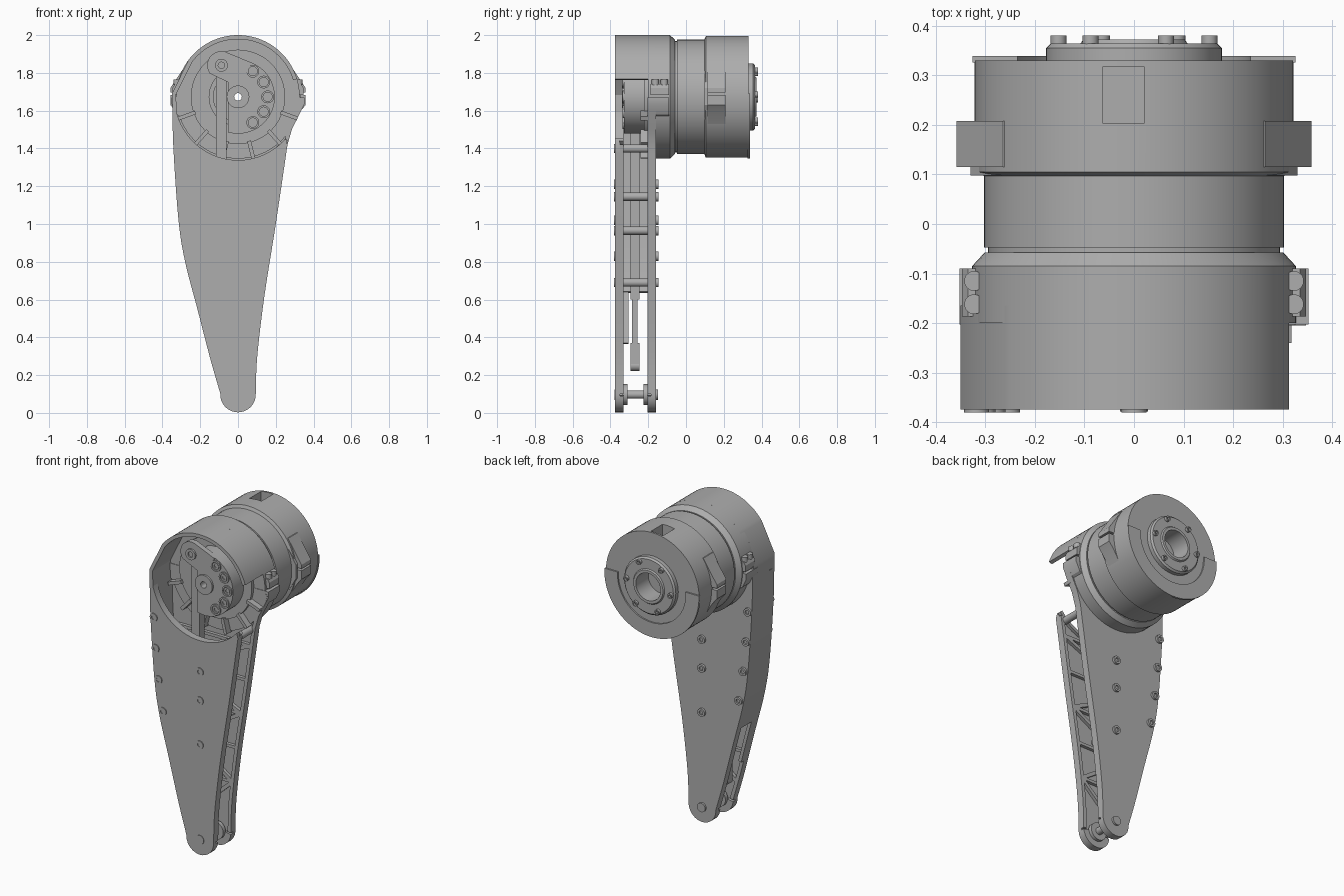
import bpy, bmesh, math
from mathutils import Vector

if "Cube" in bpy.data.objects:
    bpy.data.objects.remove(bpy.data.objects["Cube"])

grey = bpy.data.materials.new("machined_grey")
grey.use_nodes = True
GREY = (0.42, 0.42, 0.42, 1)
grey.diffuse_color = GREY
grey.node_tree.nodes["Principled BSDF"].inputs["Base Color"].default_value = GREY

CZ = 1.673                      # height of the motor axis
FRONT, BACK = -0.375, -0.16     # outer faces of the leg plates
parts = []


def finish(name, bm):
    bmesh.ops.recalc_face_normals(bm, faces=bm.faces)
    me = bpy.data.meshes.new(name)
    bm.to_mesh(me)
    bm.free()
    me.materials.append(grey)
    ob = bpy.data.objects.new(name, me)
    bpy.context.collection.objects.link(ob)
    parts.append(ob)
    return ob


def prism(name, pts, y0, y1):
    """Extrude an x-z outline along y."""
    bm = bmesh.new()
    face = bm.faces.new([bm.verts.new((x, y0, z)) for x, z in pts])
    ext = bmesh.ops.extrude_face_region(bm, geom=[face])
    bmesh.ops.translate(bm, vec=(0, y1 - y0, 0),
                        verts=[v for v in ext["geom"] if isinstance(v, bmesh.types.BMVert)])
    return finish(name, bm)


def lathe(name, x, z, prof, closed=False, seg=32):
    """Spin an (r, y) profile around a y axis through x, z."""
    bm = bmesh.new()
    vs = [bm.verts.new((r, y, 0)) for r, y in prof]
    for a, b in zip(vs, vs[1:] + vs[:1] if closed else vs[1:]):
        bm.edges.new((a, b))
    bmesh.ops.spin(bm, geom=bm.verts[:] + bm.edges[:], cent=(0, 0, 0), axis=(0, 1, 0),
                   angle=math.tau, steps=seg, use_duplicate=False)
    bmesh.ops.remove_doubles(bm, verts=bm.verts, dist=1e-5)
    bmesh.ops.translate(bm, vec=(x, 0, z), verts=bm.verts)
    return finish(name, bm)


def disc(name, x, z, r, y0, y1, seg=24):
    return lathe(name, x, z, [(0, y0), (r, y0), (r, y1), (0, y1)], seg=seg)


def socket_head(name, x, z, r, y0, y1):
    d = y1 + (y0 - y1) * 0.6
    return lathe(name, x, z, [(0, y0), (r, y0), (r, y1), (r * .5, y1), (r * .5, d), (0, d)], seg=18)


def arc(cx, cz, r, a0, a1, n=24):
    return [(cx + r * math.cos(math.radians(a0 + (a1 - a0) * i / n)),
             cz + r * math.sin(math.radians(a0 + (a1 - a0) * i / n))) for i in range(n + 1)]


def smooth(pts, n=6):
    """Catmull-Rom curve through the points."""
    p = [Vector(q) for q in [pts[0]] + pts + [pts[-1]]]
    out = []
    for a, b, c, d in zip(p, p[1:], p[2:], p[3:]):
        for i in range(n):
            t = i / n
            out.append(tuple(0.5 * (2 * b + (c - a) * t + (2 * a - 5 * b + 4 * c - d) * t * t
                                    + (3 * b - a - 3 * c + d) * t ** 3)))
    return out + [pts[-1]]


def strip(name, pts, t, y0, y1):
    """Band of thickness t to the left of a path."""
    inner = []
    for i, q in enumerate(pts):
        d = Vector(pts[min(i + 1, len(pts) - 1)]) - Vector(pts[max(i - 1, 0)])
        d.normalize()
        inner.append((q[0] - d.y * t, q[1] + d.x * t))
    return prism(name, list(pts) + inner[::-1], y0, y1)


def bar(name, a, b, w, y0, y1):
    a, b = Vector(a), Vector(b)
    d = (b - a).normalized()
    n = Vector((-d.y, d.x)) * w / 2
    return prism(name, [tuple(q) for q in (a + n, b + n, b - n, a - n)], y0, y1)


# Leg plates: skin, rim and truss ribs on the inner side
left = smooth([(-.347, 1.62), (-.342, 1.4), (-.315, 1.02), (-.28, .8), (-.215, .55), (-.145, .28), (-.093, .1)])
right = smooth([(.094, .1), (.102, .3), (.14, .62), (.2, 1.0), (.262, 1.42)])
toe = arc(0, .097, .094, 185, 355, 16)
front_outline = left + toe + right + arc(0, CZ, .335, 319, 191)
right_back = right + [(.285, 1.5), (.335, 1.6), (.347, 1.65)]
back_outline = left + toe + right_back + [(-.347, 1.65)]
prism("front_plate", front_outline, FRONT, -.35)
prism("back_plate", back_outline, -.185, BACK)


def edge_x(curve, z):
    return min(curve, key=lambda q: abs(q[1] - z))[0]


levels = [1.3, 1.08, .86, .64, .42, .22]
for side, y0, y1, rc in (("front", -.352, -.33, right), ("back", -.205, -.183, right_back)):
    strip(side + "_left_rim", left, .022, y0, y1)
    strip(side + "_right_rim", rc, .022, y0, y1)
    strip(side + "_toe_rim", toe, .04, y0, y1)
    zig = [(edge_x(left if i % 2 else right, z) * .93, z) for i, z in enumerate(levels)]
    for a, b in zip(zig, zig[1:]):
        bar(side + "_truss_rib", a, b, .022, y0, y1)
        bar(side + "_cross_rib", (edge_x(left, a[1]) * .93, a[1]),
            (edge_x(right, a[1]) * .93, a[1]), .018, y0, y1)
strip("front_saddle_rim", arc(0, CZ, .335, 319, 191), .02, -.352, -.33)
for a in range(200, 341, 28):
    p, q = arc(0, CZ, .24, a, a, 1)[0], arc(0, CZ, .335, a, a, 1)[0]
    bar("saddle_rib", p, q, .02, -.24, -.19)

# Cover over the motor, running on down as the closed left wall
wall = [q for q in left if q[1] > .6]
strip("cover_and_side_wall", arc(0, CZ, .327, 17, 143, 40) + [(-.35, 1.69)] + wall, .022, FRONT, -.165)
strip("side_flange", [q for q in left if .34 < q[1] < .66], .02, -.335, -.305)

# Spacers and bolts between the plates
for z in (1.145, .965, .69):
    disc("spacer", 0, z, .022, -.36, -.17)
spots = [(0, 1.145), (0, .965), (0, .69), (-.318, 1.4), (-.305, 1.21), (-.285, 1.02), (-.255, .83)]
for x, z in spots:
    socket_head("front_bolt", x, z, .025, FRONT, FRONT - .006)
    socket_head("back_bolt", x, z, .025, BACK, BACK + .014)
disc("upper_spacer", .225, 1.4, .022, -.34, -.17)
lathe("foot_axle", 0, .097, [(0, -.379), (.028, -.379), (.028, -.335), (.055, -.335), (.055, -.31), (.022, -.31),
                            (.022, -.225), (.055, -.225), (.055, -.2), (.028, -.2), (.028, -.148), (0, -.148)])

# Motor housing with a through bore
housing = lathe("motor_housing", 0, CZ, [
    (.02, -.2), (.327, -.2), (.327, -.085), (.302, -.058), (.295, -.058), (.295, -.047), (.303, -.047),
    (.303, .097), (.322, .105), (.322, .33), (.085, .33), (.085, .25), (.02, .25)], closed=True, seg=72)
slot = prism("slot_cutter", [(-.063, 1.86), (.02, 1.86), (.02, 2.1), (-.063, 2.1)], .203, .318)
parts.remove(slot)
slot.hide_render = True
slot.hide_viewport = True
cut = housing.modifiers.new("slot", "BOOLEAN")
cut.object = slot
cut.solver = "EXACT"

# Clamp ears on both sides, split at the axis height
for s in (1, -1):
    def ear(name, pts, y0, y1):
        return prism(name, [(s * x, z) for x, z in pts], y0, y1)
    ear("rear_ear_upper", [(.2, 1.88), (.265, 1.86), (.358, 1.72), (.358, 1.695), (.2, 1.695)], .115, .208)
    ear("rear_ear_lower", [(.2, 1.683), (.358, 1.683), (.358, 1.63), (.325, 1.59), (.27, 1.5), (.2, 1.52)], .115, .208)
    ear("rear_ear_slope", [(.2, 1.85), (.27, 1.82), (.33, 1.72), (.33, 1.63), (.27, 1.53), (.2, 1.53)], .098, .116)
    ear("front_ear_upper", [(.2, 1.74), (.335, 1.74), (.347, 1.72), (.347, 1.682), (.2, 1.682)], -.187, -.09)
    ear("front_ear_lower", [(.2, 1.67), (.352, 1.67), (.352, 1.635), (.325, 1.58), (.2, 1.5)], -.203, -.09)
    for y in (-.115, -.162):
        bm = bmesh.new()
        bmesh.ops.create_cone(bm, cap_ends=True, segments=18, radius1=.02, radius2=.02, depth=.03)
        bmesh.ops.translate(bm, vec=(s * .323, y, 1.75), verts=bm.verts)
        finish("clamp_bolt", bm)

# Back face: lower half step, output flange and bolts
prism("back_half_step", arc(0, CZ, .326, 183, 357, 40) + [(.326, 1.69), (.235, 1.69)]
      + arc(0, CZ, .235, 360, 180, 30) + [(-.235, 1.69), (-.326, 1.69)], .326, .339)
lathe("output_flange", 0, CZ, [(.085, .325), (.178, .325), (.178, .355), (.168, .365), (.108, .365),
                               (.102, .373), (.085, .373)], closed=True, seg=48)
for i in range(6):
    a = math.radians(5 + 60 * i)
    socket_head("output_bolt", .153 * math.cos(a), CZ + .153 * math.sin(a), .016, .36, .381)

# Front drive: recessed disc, crank and hub
lathe("drive_disc", 0, CZ, [(.02, -.222), (.25, -.222), (.25, -.195), (.02, -.195)], closed=True, seg=48)
lathe("drive_ring", 0, CZ, [(.13, -.235), (.155, -.235), (.155, -.215), (.13, -.215)], closed=True, seg=48)
crank = prism("crank_body", [(-.052, 1.485)] + arc(0, CZ, .195, -105, 105, 40) + [(-.052, 1.83)], -.328, -.21)
bore = disc("bore_cutter", 0, CZ, .02, -.5, 0)
parts.remove(bore)
bore.hide_render = True
bore.hide_viewport = True
cut = crank.modifiers.new("bore", "BOOLEAN")
cut.object = bore
cut.solver = "EXACT"
prism("crank_arm", arc(-.088, 1.84, .075, 75, 215) + [(-.052, 1.75), (.05, 1.8), (.07, 1.855)], -.334, -.3)
lathe("crank_hub", 0, CZ, [(.02, -.34), (.06, -.34), (.06, -.32), (.02, -.32)], closed=True)
socket_head("crank_pin", -.088, 1.84, .034, -.33, -.345)
for x, z in arc(0, CZ, .157, -60, 60, 4):
    lathe("crank_bolt_ring", x, z, [(.024, -.336), (.034, -.336), (.034, -.32), (.024, -.32)], closed=True, seg=20)
    socket_head("crank_bolt", x, z, .02, -.32, -.334)

# Push rod hanging from the crank down to the foot
bar("rod_upper", (-.088, 1.84), (-.088, .6), .056, -.295, -.245)
bar("rod_lower", (-.088, .62), (-.088, .36), .045, -.285, -.257)
bar("rod_end", (-.088, .37), (-.088, .25), .056, -.295, -.245)
disc("rod_eye", -.088, .25, .029, -.295, -.245)

# Smooth shading with sharp edges kept
bpy.ops.object.select_all(action="DESELECT")
for ob in parts:
    ob.select_set(True)
bpy.context.view_layer.objects.active = parts[0]
bpy.ops.object.shade_smooth_by_angle(angle=math.radians(30))
